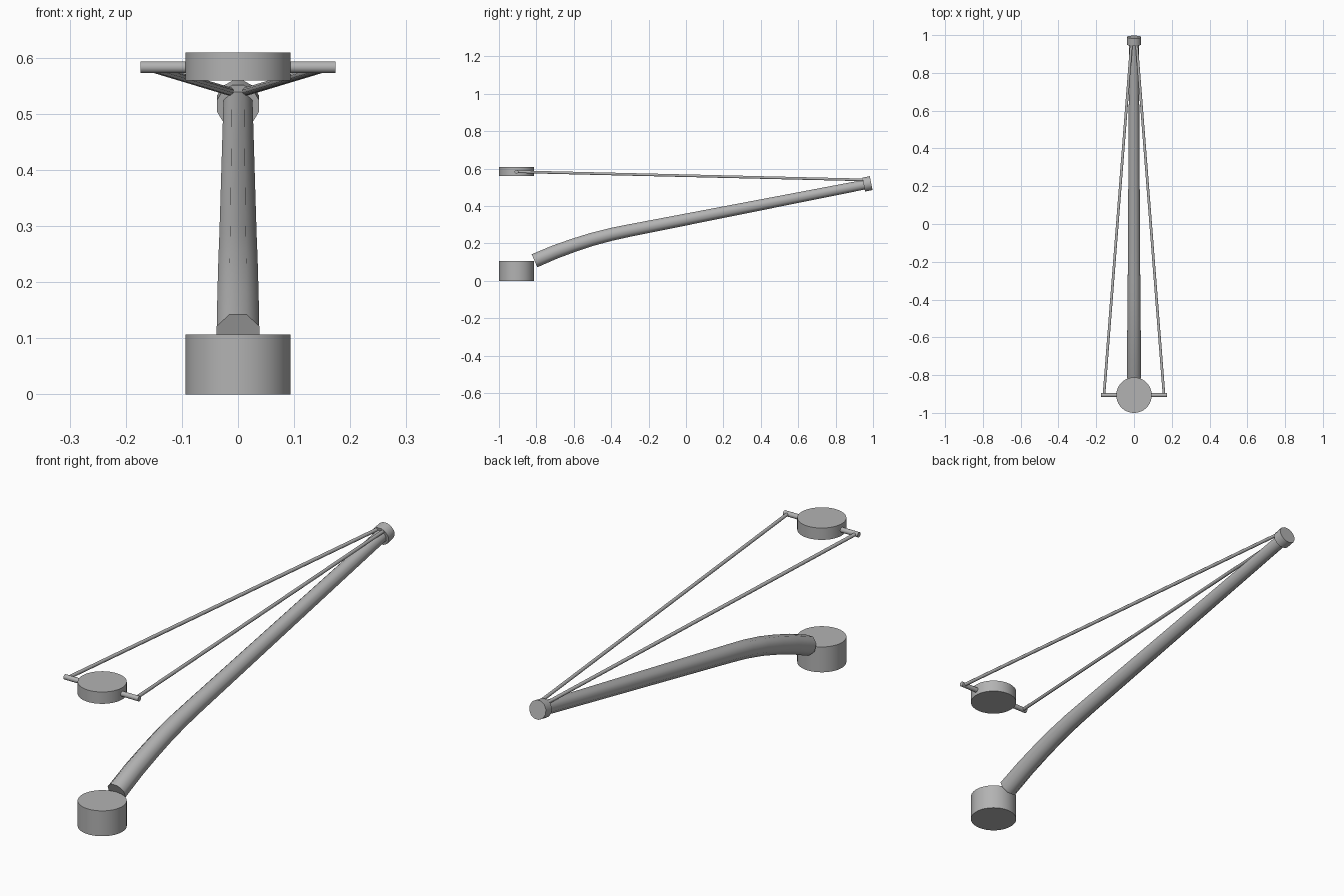
import bpy, bmesh, math
from mathutils import Vector, Matrix

if "Cube" in bpy.data.objects:
    bpy.data.objects.remove(bpy.data.objects["Cube"])

grey = bpy.data.materials.new("mid_grey")
grey.diffuse_color = (0.45, 0.45, 0.45, 1)
grey.use_nodes = True
grey.node_tree.nodes["Principled BSDF"].inputs["Base Color"].default_value = grey.diffuse_color


def tube(name, points, radii, sides):
    """Sweep a flat-topped regular polygon along a path and cap both ends."""
    pts = [Vector(p) for p in points]
    bm = bmesh.new()
    rings = []
    for i, p in enumerate(pts):
        t = (pts[min(i + 1, len(pts) - 1)] - pts[max(i - 1, 0)]).normalized()
        ref = Vector((0, 1, 0)) if abs(t.z) > 0.9 else Vector((0, 0, 1))
        side = t.cross(ref).normalized()
        up = side.cross(t)
        ring = []
        for k in range(sides):
            a = 2 * math.pi * (k + 0.5) / sides
            ring.append(bm.verts.new(p + radii[i] * (math.sin(a) * side + math.cos(a) * up)))
        rings.append(ring)
    for a, b in zip(rings, rings[1:]):
        for k in range(sides):
            n = (k + 1) % sides
            bm.faces.new((a[k], a[n], b[n], b[k]))
    bm.faces.new(rings[0])
    bm.faces.new(rings[-1])
    bmesh.ops.recalc_face_normals(bm, faces=bm.faces)
    me = bpy.data.meshes.new(name)
    bm.to_mesh(me)
    bm.free()
    me.materials.append(grey)
    ob = bpy.data.objects.new(name, me)
    bpy.context.collection.objects.link(ob)
    bpy.ops.object.select_all(action='DESELECT')
    ob.select_set(True)
    bpy.context.view_layer.objects.active = ob
    bpy.ops.object.shade_smooth_by_angle(angle=math.radians(50))
    return ob


PY = -0.906  # common axis of base and upper drum

# Base and upper drum
tube("base_drum", [(0, PY, 0), (0, PY, 0.107)], [0.094] * 2, 48)
tube("upper_drum", [(0, PY, 0.559), (0, PY, 0.609)], [0.094] * 2, 48)

# Crossbar through the upper drum
tube("crossbar", [(-0.174, PY, 0.583), (0.174, PY, 0.583)], [0.0105] * 2, 16)

# Curved, tapering eight-sided boom
path = [(0, -0.81, 0.107), (0, -0.70, 0.154), (0, -0.60, 0.190), (0, -0.50, 0.222),
        (0, -0.40, 0.248), (0, -0.30, 0.269), (0, 0.96, 0.515)]
tube("boom", path, [0.041, 0.040, 0.039, 0.038, 0.037, 0.036, 0.028], 8)

# Collar at the boom tip
tube("boom_tip_collar", [(0, 0.950, 0.514), (0, 0.990, 0.522)], [0.039] * 2, 12)

# Two stay rods from the crossbar to the boom tip
for s, label in ((-1, "left"), (1, "right")):
    tube("stay_rod_" + label, [(s * 0.159, PY, 0.583), (s * 0.013, 0.965, 0.539)], [0.0075] * 2, 8)
